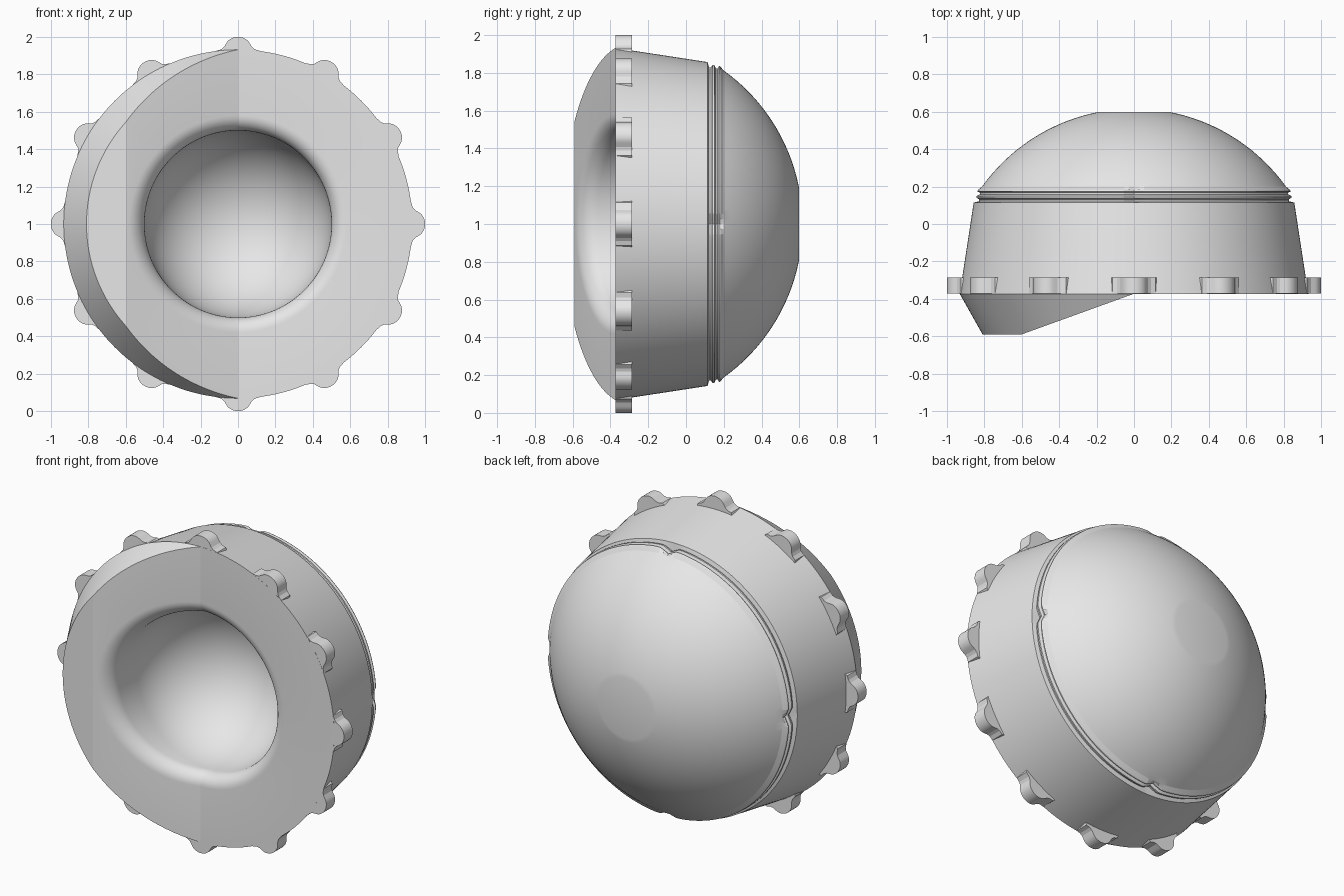
import bpy, bmesh
from math import sin, cos, pi, sqrt
from mathutils import Matrix, Vector

cube = bpy.data.objects.get("Cube")
if cube:
    bpy.data.objects.remove(cube)

SEG = 192
FACE_Y, CREST_Y, CREST_X = -0.373, -0.59, -0.6
BASE_R, CREST_R, HOLE_R, FILLET = 0.932, 0.81, 0.5, 0.08

grey = bpy.data.materials.new("light_grey")
grey.use_nodes = True
grey.diffuse_color = (0.8, 0.8, 0.8, 1)
grey.node_tree.nodes["Principled BSDF"].inputs["Base Color"].default_value = (0.8, 0.8, 0.8, 1)


def front_y(x):
    """Height of the front face: flat, then a ramp up to a level crest."""
    t = min(max(x / CREST_X, 0), 1)
    return FACE_Y + t * (CREST_Y - FACE_Y)


def finish(bm, name):
    bmesh.ops.recalc_face_normals(bm, faces=bm.faces)
    mesh = bpy.data.meshes.new(name)
    bm.to_mesh(mesh)
    bm.free()
    mesh.materials.append(grey)
    obj = bpy.data.objects.new(name, mesh)
    bpy.context.collection.objects.link(obj)
    bpy.ops.object.select_all(action='DESELECT')
    obj.select_set(True)
    bpy.context.view_layer.objects.active = obj
    bpy.ops.object.shade_smooth_by_angle(angle=0.27)
    return obj


def rim_radius(a):
    """Radius where the tapered side meets the front face."""
    r = BASE_R
    for _ in range(30):
        r = BASE_R - (BASE_R - CREST_R) * (front_y(r * cos(a)) - FACE_Y) / (CREST_Y - FACE_Y)
    return r


def notch(a):
    """Small dents in the seam at the four quarter points."""
    d = abs((a + pi / 4) % (pi / 2) - pi / 4)
    return 0.03 * max(0, 1 - d / 0.07)


# Each ring is a function of angle giving (radius, y), from bowl to back
rings = []
bowl_y = FACE_Y + FILLET
for i in range(1, 25):                                   # bowl
    t = i / 24 * pi / 2
    rings.append(lambda a, t=t: (HOLE_R * sin(t), bowl_y + HOLE_R * cos(t)))
for i in range(9):                                       # rounded hole lip
    t = i / 8 * pi / 2
    rings.append(lambda a, t=t: (
        HOLE_R + FILLET * (1 - cos(t)),
        front_y((HOLE_R + FILLET * (1 - cos(t))) * cos(a)) + FILLET * (1 - sin(t))))
lip = len(rings) - 1
rings.append(lambda a: (rim_radius(a), front_y(rim_radius(a) * cos(a))))
rings.append(lambda a: (BASE_R, FACE_Y))
rings.append(lambda a: (0.857, 0.115))
for r, y in [(0.832, 0.122), (0.832, 0.132), (0.845, 0.14), (0.845, 0.15),
             (0.828, 0.158), (0.828, 0.168), (0.842, 0.175), (0.838, 0.182)]:
    rings.append(lambda a, r=r, y=y: (r - notch(a), y))
for i in range(25):                                      # dome
    r = 0.813 + (0.19 - 0.813) * i / 24
    rings.append(lambda a, r=r: (r, FACE_Y - 0.01 + sqrt(1 - r * r)))

bm = bmesh.new()
grid = []
for ring in rings:
    row = []
    for k in range(SEG):
        a = 2 * pi * k / SEG
        r, y = ring(a)
        row.append(bm.verts.new((r * cos(a), y, 1 + r * sin(a))))
    grid.append(row)
front_faces = []
for n, (p, q) in enumerate(zip(grid, grid[1:])):
    for k in range(SEG):
        m = (k + 1) % SEG
        f = bm.faces.new((p[k], p[m], q[m], q[k]))
        if n == lip:
            front_faces.append(f)
bm.faces.new(grid[-1])                                   # flat back
pole = bm.verts.new((0, bowl_y + HOLE_R, 1))
for k in range(SEG):
    bm.faces.new((pole, grid[0][k], grid[0][(k + 1) % SEG]))

# Crisp crest line across the front face
geom = set(front_faces)
for f in front_faces:
    geom.update(f.edges)
    geom.update(f.verts)
cut = bmesh.ops.bisect_plane(bm, geom=list(geom), plane_co=(CREST_X, 0, 0), plane_no=(1, 0, 0))
for v in cut["geom_cut"]:
    if isinstance(v, bmesh.types.BMVert):
        v.co.y = front_y(v.co.x)
bmesh.ops.remove_doubles(bm, verts=bm.verts, dist=0.0005)
finish(bm, "knob_body")

# Grip lugs around the front edge, flared at the foot and rounded at the tip
half = [(0.125, 0.9), (0.115, 0.926), (0.09, 0.934), (0.075, 0.946)]
half += [(0.068 * cos(i * pi / 16), 0.945 + 0.055 * sin(i * pi / 16)) for i in range(2, 9)]
outline = half + [(-w, r) for w, r in reversed(half[:-1])]
bm = bmesh.new()
for n in range(12):
    turn = Matrix.Rotation(n * pi / 6, 3, 'Y')
    face = bm.faces.new([bm.verts.new(turn @ Vector((w, FACE_Y + 0.001, r)) + Vector((0, 0, 1)))
                         for w, r in outline])
    out = bmesh.ops.extrude_face_region(bm, geom=[face], use_keep_orig=True)
    bmesh.ops.translate(bm, vec=(0, 0.087, 0),
                        verts=[v for v in out["geom"] if isinstance(v, bmesh.types.BMVert)])
finish(bm, "grip_lugs")
